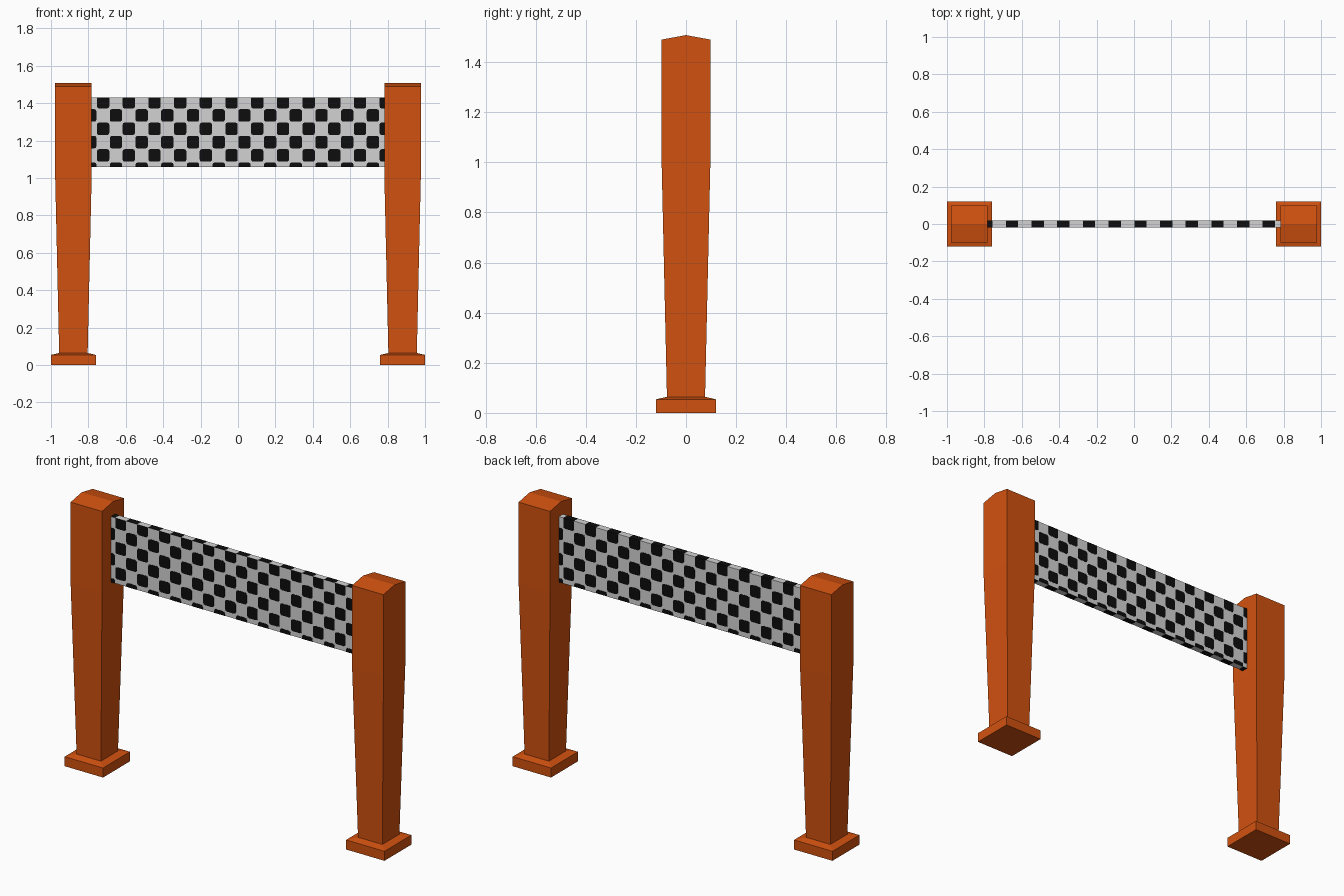
import bpy, bmesh, math

if "Cube" in bpy.data.objects:
    bpy.data.objects.remove(bpy.data.objects["Cube"])


def material(name, rgb):
    m = bpy.data.materials.new(name)
    m.diffuse_color = (*rgb, 1)
    m.use_nodes = True
    m.node_tree.nodes["Principled BSDF"].inputs["Base Color"].default_value = m.diffuse_color
    return m


ORANGE = material("orange paint", (0.64, 0.083, 0.005))
GREY = material("light grey cloth", (0.65, 0.65, 0.65))
BLACK = material("black check", (0.004, 0.004, 0.004))


def finish(bm, name, mat):
    bmesh.ops.recalc_face_normals(bm, faces=bm.faces)
    me = bpy.data.meshes.new(name)
    bm.to_mesh(me)
    bm.free()
    me.materials.append(mat)
    ob = bpy.data.objects.new(name, me)
    bpy.context.collection.objects.link(ob)
    return ob


def loft(name, cx, rings, ridge_z=None):
    """Square rings (half width, z) joined upwards, with a flat or ridged top."""
    bm = bmesh.new()
    loops = [[bm.verts.new((cx + sx * h, sy * h, z))
              for sx, sy in ((-1, -1), (1, -1), (1, 1), (-1, 1))] for h, z in rings]
    bm.faces.new(loops[0])
    for a, b in zip(loops, loops[1:]):
        for i in range(4):
            j = (i + 1) % 4
            bm.faces.new((a[i], a[j], b[j], b[i]))
    t = loops[-1]
    if ridge_z is None:
        bm.faces.new(t)
    else:
        h = rings[-1][0]
        l, r = (bm.verts.new((cx + s * h, 0, ridge_z)) for s in (-1, 1))
        for f in ((t[0], t[1], r, l), (t[2], t[3], l, r), (t[1], t[2], r), (t[3], t[0], l)):
            bm.faces.new(f)
    return finish(bm, name, ORANGE)


# Feet and tapered posts with a ridged top
for side, cx in (("left", -0.88), ("right", 0.88)):
    loft(side + "_foot", cx, [(0.12, 0), (0.12, 0.054), (0.077, 0.064)])
    loft(side + "_post", cx, [(0.076, 0.06), (0.098, 1.03), (0.098, 1.49)], 1.508)

# Banner panel between the posts
HX, HY, Z0, Z1 = 0.784, 0.018, 1.06, 1.43
bm = bmesh.new()
bmesh.ops.create_cube(bm, size=1)
for v in bm.verts:
    v.co = (v.co.x * 2 * HX, v.co.y * 2 * HY, Z0 + (v.co.z + 0.5) * (Z1 - Z0))
finish(bm, "banner", GREY)

CW, CH, ROW_TOP = 0.0687, 0.0712, 1.441   # check cell size, top of first row
T = 0.001                                 # plate thickness


def clamp(v, lo, hi):
    return max(lo, min(hi, v))


def plate(bm, pts, normal):
    """Thin closed plate from an outline, raised along the normal."""
    base = bm.faces.new([bm.verts.new(p) for p in pts])
    ext = bmesh.ops.extrude_face_region(bm, geom=[base], use_keep_orig=True)["geom"]
    vs = [g for g in ext if isinstance(g, bmesh.types.BMVert)]
    bmesh.ops.translate(bm, verts=vs, vec=[c * T for c in normal])


# Checks with softened corners on front and back (back is the front turned round)
w, h, c = 0.033, 0.0335, 0.011
corner = [(w, h - c), (w - 0.3 * c, h - 0.3 * c), (w - c, h)]
outline = (corner + [(-x, z) for x, z in reversed(corner)]
           + [(-x, -z) for x, z in corner] + [(x, -z) for x, z in reversed(corner)])
for name, s in (("front_checks", 1), ("back_checks", -1)):
    bm = bmesh.new()
    for row in range(6):
        cz = ROW_TOP - (row + 0.5) * CH
        for i in range(-12, 12):
            if (i + row) % 2 == 0:
                continue
            cx = (i + 0.5) * CW
            pts = []
            for x, z in outline:
                p = (s * clamp(cx + x, -HX, HX), -s * HY, clamp(cz + z, Z0, Z1))
                if p not in pts:
                    pts.append(p)
            plate(bm, pts, (0, -s, 0))
    finish(bm, name, BLACK)

# Checks across the top and bottom edges
for name, z, n in (("top_edge_checks", Z1, 1), ("bottom_edge_checks", Z0, -1)):
    bm = bmesh.new()
    for i in range(-12, 12, 2):
        a = clamp((i + 0.5) * CW - w, -HX, HX)
        b = clamp((i + 0.5) * CW + w, -HX, HX)
        plate(bm, [(a, -HY, z), (b, -HY, z), (b, HY, z), (a, HY, z)], (0, 0, n))
    finish(bm, name, BLACK)
